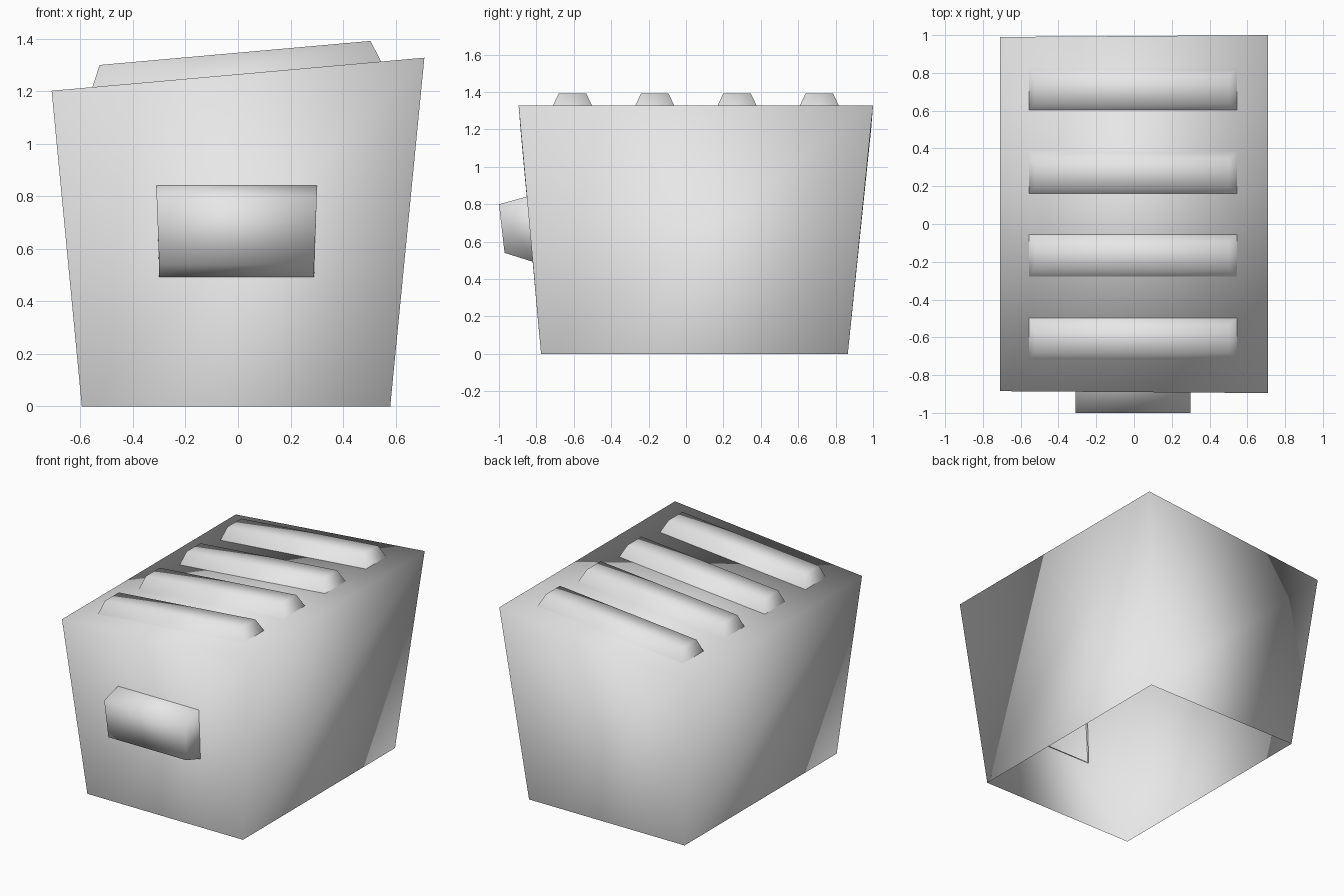
import bpy
import bmesh

cube = bpy.data.objects.get("Cube")
if cube:
    bpy.data.objects.remove(cube, do_unlink=True)

grey = bpy.data.materials.new("light_grey")
grey.use_nodes = True
colour = (0.8, 0.8, 0.8, 1)
grey.diffuse_color = colour
grey.node_tree.nodes["Principled BSDF"].inputs["Base Color"].default_value = colour


def tapered_box(name, base, cap):
    """Open-based box: side walls from the base ring to a closed cap ring."""
    bm = bmesh.new()
    lower = [bm.verts.new(p) for p in base]
    upper = [bm.verts.new(p) for p in cap]
    for i in range(4):
        j = (i + 1) % 4
        bm.faces.new((lower[i], lower[j], upper[j], upper[i]))
    bm.faces.new(upper)
    for face in bm.faces:
        face.smooth = True
    mesh = bpy.data.meshes.new(name)
    bm.to_mesh(mesh)
    bm.free()
    mesh.materials.append(grey)
    obj = bpy.data.objects.new(name, mesh)
    bpy.context.collection.objects.link(obj)
    return obj


def slope(x):
    """Height of the slanted top at x."""
    return 1.265 + 0.0887 * x


def ring(x0, x1, y0, y1, height):
    return [(x, y, height(x)) for x, y in ((x0, y0), (x1, y0), (x1, y1), (x0, y1))]


# Body: flared sides, slanted top, open underneath
top = [(-0.71, -0.885, slope(-0.71)), (0.71, -0.895, slope(0.71)),
       (0.71, 1.0, slope(0.71)), (-0.71, 0.99, slope(-0.71))]
tapered_box("body", ring(-0.595, 0.58, -0.775, 0.865, lambda x: 0), top)

# Four raised ribs across the top
for i in range(4):
    y = -0.607 + 0.44 * i
    tapered_box(f"top_rib_{i + 1}",
                ring(-0.556, 0.546, y - 0.112, y + 0.112, lambda x: slope(x) - 0.003),
                ring(-0.527, 0.505, y - 0.074, y + 0.074, lambda x: slope(x) + 0.082))

# Front handle: wedge narrowing in height away from the wall
tapered_box("front_handle",
            [(-0.30, -0.81, 0.49), (0.29, -0.81, 0.49), (0.30, -0.835, 0.845), (-0.31, -0.835, 0.845)],
            [(-0.30, -0.97, 0.54), (0.29, -0.97, 0.54), (0.30, -1.0, 0.80), (-0.31, -1.0, 0.80)])
